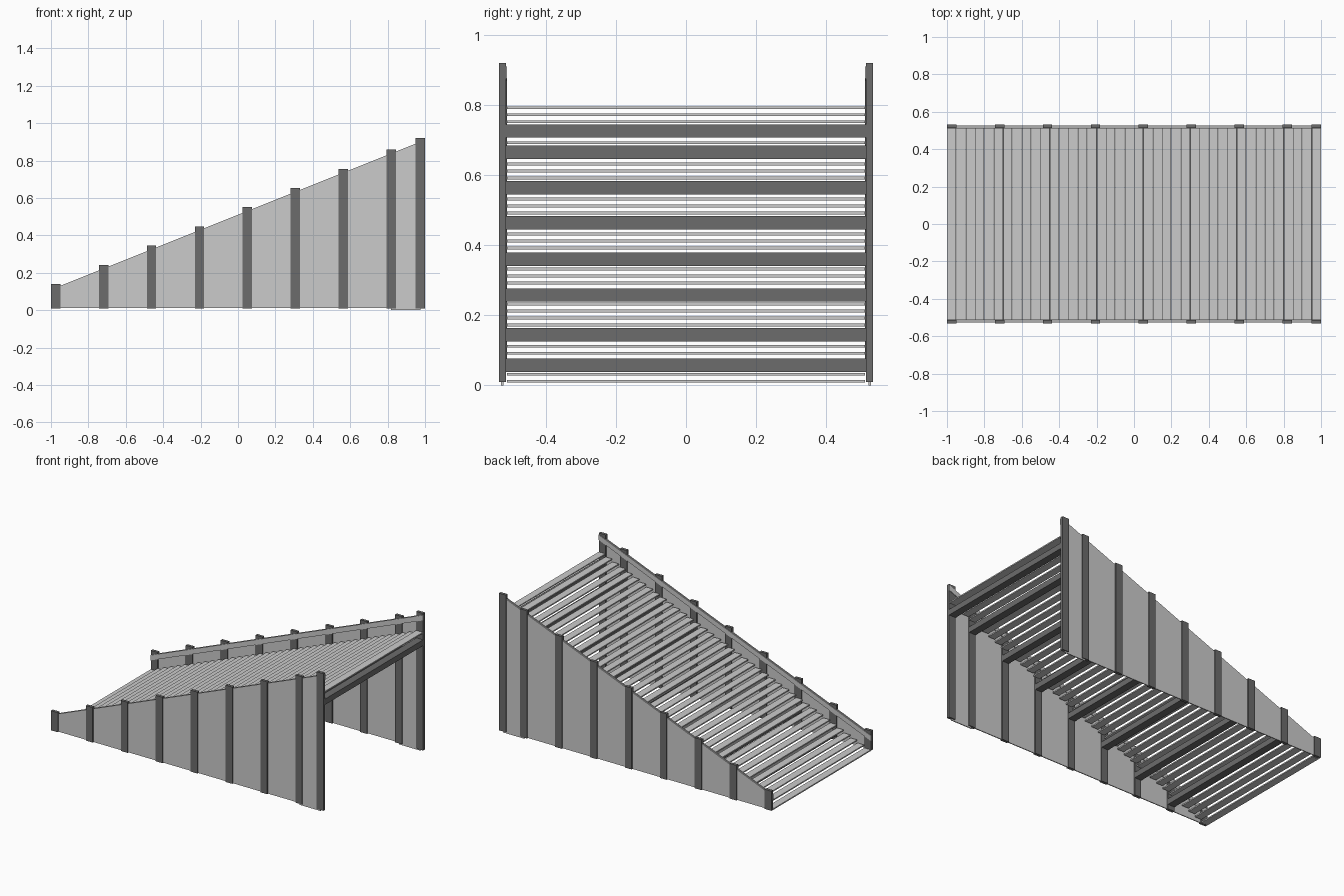
import bpy

if "Cube" in bpy.data.objects:
    bpy.data.objects.remove(bpy.data.objects["Cube"])

SLOPE = 0.4
post_x = [-0.975 + 0.2563 * i for i in range(8)] + [0.975]
beam_top = [0.077, 0.164, 0.277, 0.379, 0.483, 0.583, 0.684, 0.745]


def grey(name, v):
    mat = bpy.data.materials.new(name)
    mat.diffuse_color = (v, v, v, 1)
    mat.use_nodes = True
    mat.node_tree.nodes["Principled BSDF"].inputs["Base Color"].default_value = mat.diffuse_color
    return mat


DARK = grey("dark_timber", 0.15)
MID = grey("panel_grey", 0.56)


def prism(name, profile, y0, y1, mat=None):
    """Extrude an XZ profile between two y values."""
    n = len(profile)
    verts = [(x, y0, z) for x, z in profile] + [(x, y1, z) for x, z in profile]
    faces = [tuple(range(n)), tuple(range(2 * n - 1, n - 1, -1))]
    faces += [(i, i + n, (i + 1) % n + n, (i + 1) % n) for i in range(n)]
    mesh = bpy.data.meshes.new(name)
    mesh.from_pydata(verts, [], faces)
    mesh.update()
    if mat:
        mesh.materials.append(mat)
    obj = bpy.data.objects.new(name, mesh)
    bpy.context.collection.objects.link(obj)
    return obj


def box(name, x0, x1, y0, y1, z0, z1, mat=None):
    return prism(name, [(x0, z0), (x1, z0), (x1, z1), (x0, z1)], y0, y1, mat)


def panel_top(x):
    return 0.51 + SLOPE * x


for side, s in (("front", -1), ("back", 1)):
    def span(a, b):
        return sorted((s * a, s * b))

    # Upright posts, stepping up with the ramp
    for i, x in enumerate(post_x):
        box(f"{side}_post_{i}", x - 0.025, x + 0.025, *span(0.514, 0.533),
            0.01, 0.53 + SLOPE * x, DARK)

    # Side panels, one per bay; the last reaches the ground
    for i, (a, b) in enumerate(zip(post_x, post_x[1:])):
        low = 0.0 if i == 7 else 0.012
        prism(f"{side}_panel_{i}", [(a, low), (b, low), (b, panel_top(b)), (a, panel_top(a))],
              *span(0.521, 0.527), MID)

    # Thin sloping rail along the inside of the posts
    prism(f"{side}_rail", [(-1, panel_top(-1) - 0.035), (1, panel_top(1) - 0.035),
                           (1, panel_top(1)), (-1, panel_top(-1))], *span(0.510, 0.515), MID)

# Level deck slats
for i in range(40):
    x = -0.975 + 0.05 * i
    z = 0.012 + 0.02 * i
    box(f"deck_slat_{i}", x - 0.024, x + 0.024, -0.511, 0.511, z - 0.004, z + 0.004)

# Cross beams under the deck, joining opposite posts
for i, (x, top) in enumerate(zip(post_x[1:], beam_top)):
    box(f"cross_beam_{i}", x - 0.025, x + 0.025, -0.518, 0.518, top - 0.038, top, DARK)
